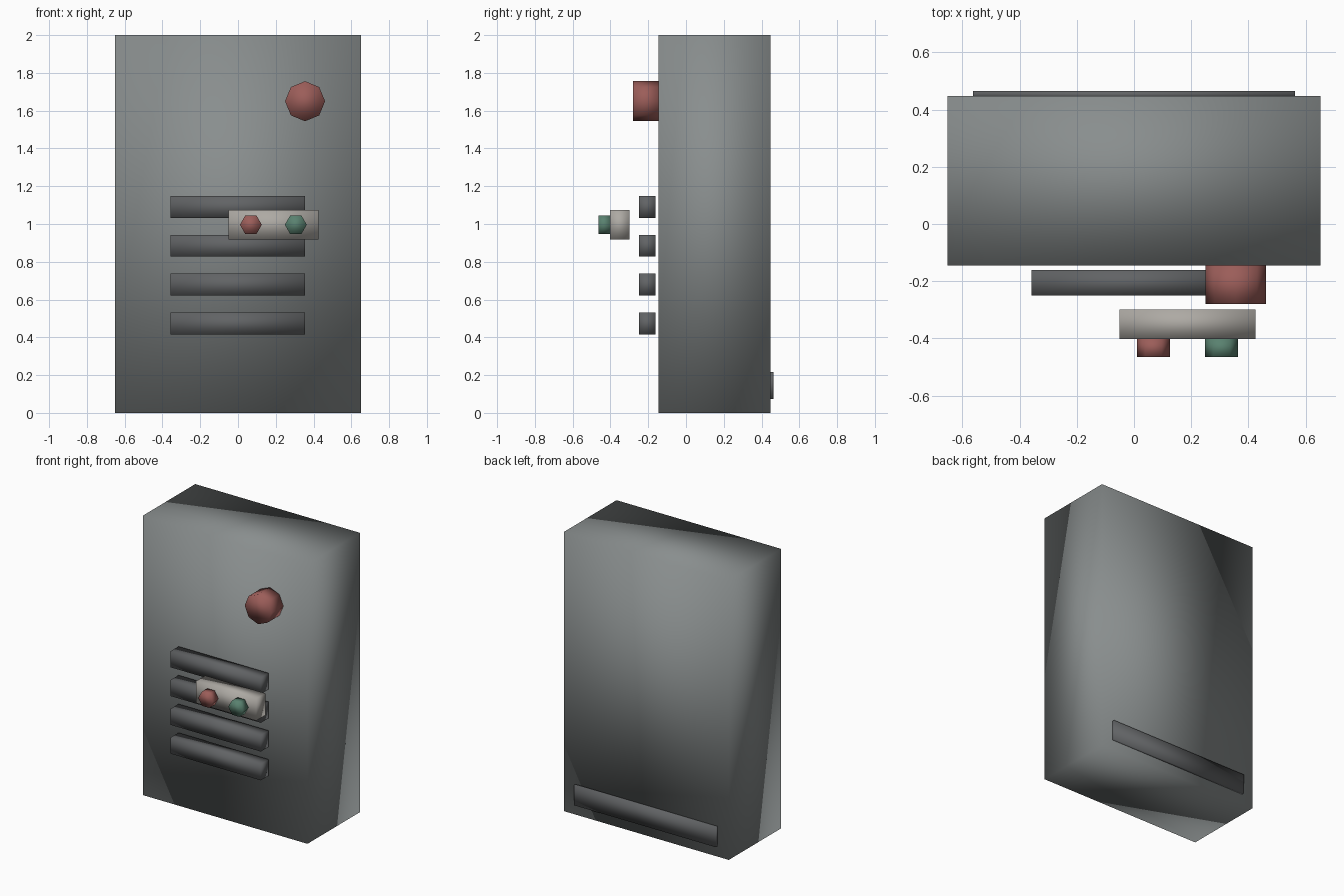
import bpy, bmesh
from math import radians
from mathutils import Matrix, Vector

if "Cube" in bpy.data.objects:
    bpy.data.objects.remove(bpy.data.objects["Cube"])


def material(name, rgb):
    m = bpy.data.materials.new(name)
    m.diffuse_color = (*rgb, 1)
    m.use_nodes = True
    m.node_tree.nodes["Principled BSDF"].inputs["Base Color"].default_value = m.diffuse_color
    return m


STEEL = material("steel", (0.25, 0.27, 0.27))
DARK = material("dark_steel", (0.12, 0.125, 0.13))
PALE = material("pale_plastic", (0.42, 0.40, 0.37))
RED = material("red", (0.33, 0.11, 0.10))
GREEN = material("green", (0.10, 0.22, 0.16))


def finish(name, bm, mat):
    bmesh.ops.recalc_face_normals(bm, faces=bm.faces)
    for f in bm.faces:
        f.smooth = True
    mesh = bpy.data.meshes.new(name)
    bm.to_mesh(mesh)
    bm.free()
    mesh.materials.append(mat)
    obj = bpy.data.objects.new(name, mesh)
    bpy.context.collection.objects.link(obj)
    return obj


def box(name, lo, hi, mat):
    lo, hi = Vector(lo), Vector(hi)
    bm = bmesh.new()
    bmesh.ops.create_cube(bm, size=1, matrix=Matrix.Translation((lo + hi) / 2)
                          @ Matrix.Diagonal((*(hi - lo), 1)))
    return finish(name, bm, mat)


def knob(name, x, z, radius, y0, y1, sides, mat):
    # low-poly cylinder along y, one corner pointing along +x
    bm = bmesh.new()
    bmesh.ops.create_cone(bm, cap_ends=True, segments=sides, radius1=radius,
                          radius2=radius, depth=y1 - y0)
    turn = Matrix.Rotation(radians(90), 4, 'X')
    spin = Matrix.Rotation(radians(90), 4, 'Z')
    bm.transform(Matrix.Translation((x, (y0 + y1) / 2, z)) @ turn @ spin)
    return finish(name, bm, mat)


# Cabinet
box("cabinet", (-0.652, -0.145, 0), (0.652, 0.447, 2), STEEL)

# Front vent slats
for i in range(4):
    z = 0.473 + i * 0.206
    box(f"vent_slat_{i + 1}", (-0.358, -0.25, z - 0.058),
        (0.356, -0.161, z + 0.058), DARK)

# Control panel with two buttons
box("control_panel", (-0.05, -0.402, 0.918), (0.425, -0.298, 1.075), PALE)
knob("stop_button", 0.068, 0.996, 0.058, -0.464, -0.402, 6, RED)
knob("start_button", 0.306, 0.996, 0.058, -0.464, -0.402, 6, GREEN)

# Warning lamp
knob("warning_lamp", 0.355, 1.65, 0.106, -0.28, -0.145, 8, RED)

# Rear base strip
box("rear_strip", (-0.562, 0.44, 0.073), (0.562, 0.464, 0.217), DARK)
